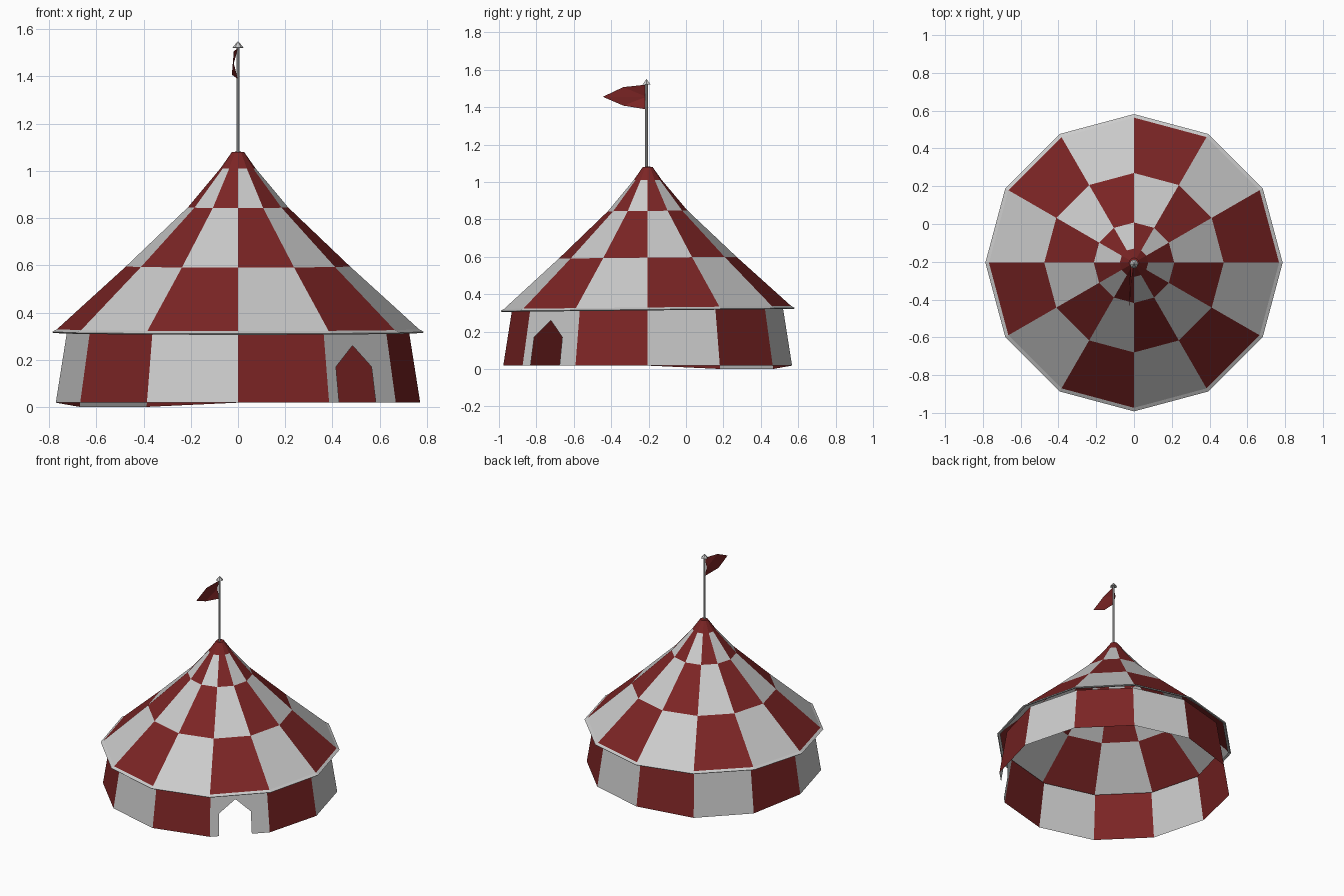
import bpy, math
from mathutils import Vector

if "Cube" in bpy.data.objects:
    bpy.data.objects.remove(bpy.data.objects["Cube"])

CY = -0.205          # tent axis
N = 12               # canvas panels

red = bpy.data.materials.new("red_canvas")
red.diffuse_color = (0.2, 0.018, 0.018, 1)
red.use_nodes = True
red.node_tree.nodes["Principled BSDF"].inputs["Base Color"].default_value = red.diffuse_color
white = bpy.data.materials.new("white_canvas")
white.diffuse_color = (0.8, 0.8, 0.8, 1)
white.use_nodes = True
white.node_tree.nodes["Principled BSDF"].inputs["Base Color"].default_value = white.diffuse_color


def make(name, verts, faces, colours=None):
    me = bpy.data.meshes.new(name)
    me.from_pydata(verts, [], faces)
    me.materials.append(white)
    me.materials.append(red)
    for p in me.polygons:
        p.material_index = colours[p.index] if colours else 0
    ob = bpy.data.objects.new(name, me)
    bpy.context.collection.objects.link(ob)
    return ob


def pt(r, k, z):
    a = math.radians(30 * k)
    return Vector((r * math.cos(a), CY + r * math.sin(a), z))


def lathe(name, profile, colour, n=N, tilt=0.01):
    """Spin a (radius, height) profile into flat panels, colour(row, panel)."""
    verts = [pt(r, k * 12 / n, z) for r, z in profile for k in range(n)]
    for v in verts:
        v.z += tilt * (v.y - CY)
    faces, cols = [], []
    for i in range(len(profile) - 1):
        for k in range(n):
            j = (k + 1) % n
            faces.append((i * n + k, i * n + j, (i + 1) * n + j, (i + 1) * n + k))
            cols.append(colour(i, k))
    return make(name, verts, faces, cols)


# chequered roof with a plain red cap
lathe("roof", [(0.775, 0.322), (0.475, 0.595), (0.213, 0.845), (0.075, 1.01), (0.026, 1.08), (0.004, 1.082)],
      lambda i, k: 1 if i >= 3 else (i + k + 1) % 2)

# pale trim round the eaves
lathe("eave_trim", [(0.768, 0.329), (0.787, 0.318), (0.782, 0.313), (0.766, 0.318)], lambda i, k: 0)

# walls, one panel at a time, with the doorway cut into panel 10
R0, R1, Z0, Z1 = 0.772, 0.722, 0.018, 0.335
door = [(0.15, Z0), (0.15, 0.17), (0.44, 0.26), (0.70, 0.17), (0.70, Z0)]


def wall_point(k, t, z):
    r = R0 + (R1 - R0) * (z - Z0) / (Z1 - Z0)
    return pt(r, k, z).lerp(pt(r, k + 1, z), t)


verts, faces, cols = [], [], []
sag = {4: 0.0, 5: 0.0}       # two back-left corners hang to the ground
for k in range(N):
    outline = [(0, sag.get(k, Z0))] + (door if k == 10 else []) + \
              [(1, sag.get((k + 1) % N, Z0)), (1, Z1), (0, Z1)]
    start = len(verts)
    verts += [wall_point(k, t, z) for t, z in outline]
    faces.append(range(start, len(verts)))
    cols.append(k % 2)
make("wall", verts, faces, cols)

# doorway panel is pale, panels alternate from there
# pole and pointed finial
pole = lathe("flag_pole", [(0.007, 1.06), (0.007, 1.53)], lambda i, k: 0, n=8, tilt=0)
tip = lathe("finial", [(0.001, 1.52), (0.024, 1.522), (0.0005, 1.55)], lambda i, k: 0, n=6, tilt=0)
for ob in (pole, tip):
    ob.location.y = -0.006

# curved pennant pointing forward
flag = [(0, -0.212, 1.52), (-0.018, -0.335, 1.507), (-0.022, -0.445, 1.455),
        (-0.026, -0.335, 1.408), (0, -0.212, 1.388), (-0.018, -0.212, 1.455)]
make("pennant", flag, [(0, 1, 5), (1, 2, 5), (2, 3, 5), (3, 4, 5)], [1] * 4)
